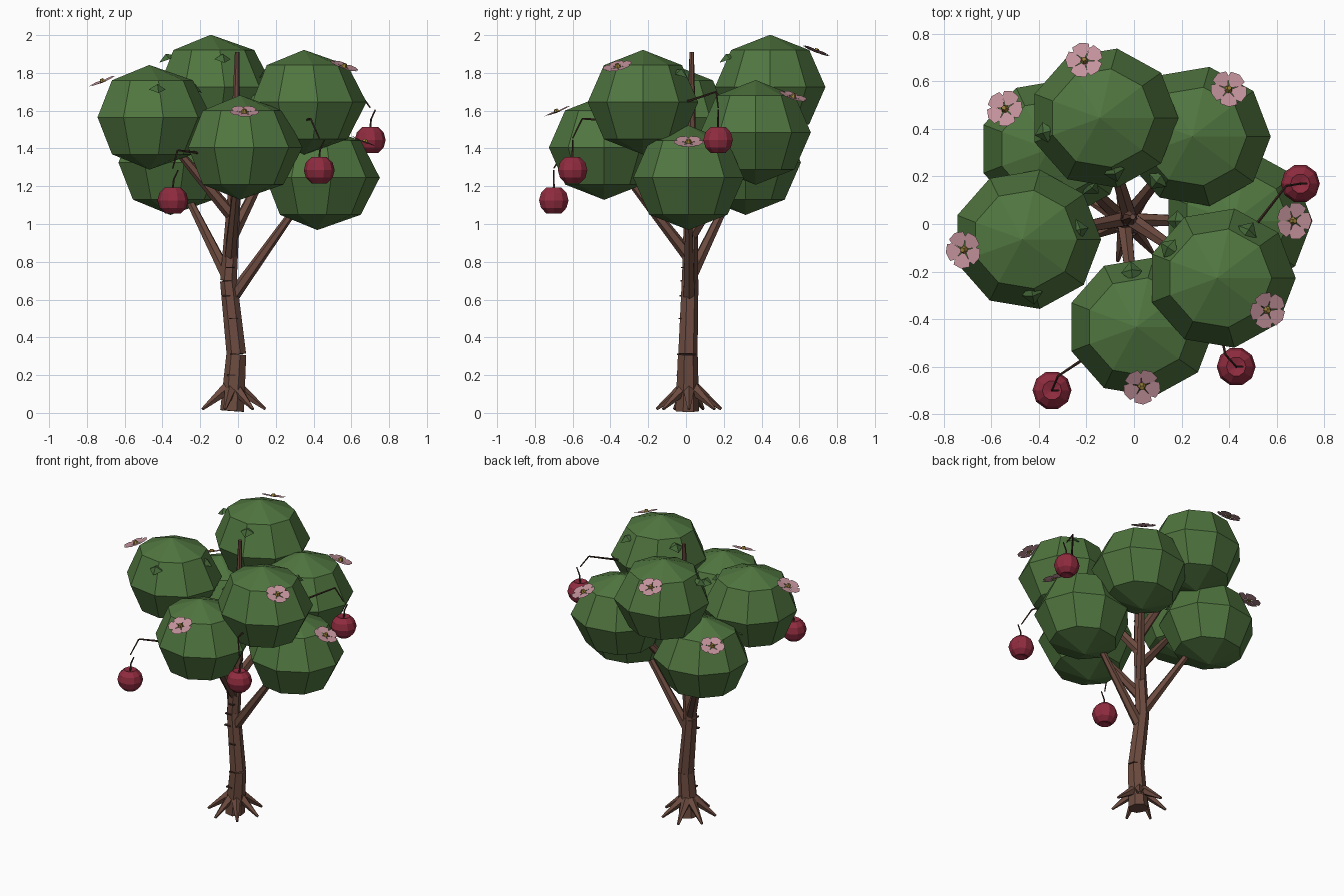
import bpy, bmesh, math
from mathutils import Vector, Matrix

if "Cube" in bpy.data.objects:
    bpy.data.objects.remove(bpy.data.objects["Cube"])


def mat(name, c):
    m = bpy.data.materials.new(name)
    m.diffuse_color = (*c, 1)
    m.use_nodes = True
    m.node_tree.nodes["Principled BSDF"].inputs["Base Color"].default_value = m.diffuse_color
    return m


BARK = mat("bark", (0.15, 0.07, 0.05))
DARK = mat("dark_bark", (0.06, 0.03, 0.022))
GREEN = mat("foliage", (0.08, 0.18, 0.05))
LEAF = mat("leaf", (0.06, 0.14, 0.04))
RED = mat("fruit", (0.28, 0.025, 0.05))
PINK = mat("petal", (0.55, 0.29, 0.33))
GOLD = mat("flower_center", (0.3, 0.2, 0.04))


def finish(bm, name, m):
    me = bpy.data.meshes.new(name)
    bm.to_mesh(me)
    bm.free()
    me.materials.append(m)
    ob = bpy.data.objects.new(name, me)
    bpy.context.collection.objects.link(ob)
    return ob


def rod(bm, a, b, ra, rb, n):
    """Tapered n-sided rod from a to b."""
    a, b = Vector(a), Vector(b)
    d = b - a
    M = Matrix.Translation((a + b) / 2) @ d.to_track_quat('Z', 'Y').to_matrix().to_4x4()
    bmesh.ops.create_cone(bm, cap_ends=True, segments=n, radius1=ra, radius2=rb,
                          depth=d.length, matrix=M)


def ball(name, c, size, u, v, m, bulge=0, dimple=1):
    """Faceted ball, first meridian on +x; bulge pushes its waist to +x, dimple sinks the poles."""
    bm = bmesh.new()
    bmesh.ops.create_uvsphere(bm, u_segments=u, v_segments=v, radius=1,
                              matrix=Matrix.Rotation(-math.pi / 2, 4, 'Z'))
    for w in bm.verts:
        w.co.x += bulge * (1 - w.co.z ** 2)
        if abs(w.co.z) > .999:
            w.co.z *= dimple
    bmesh.ops.transform(bm, matrix=Matrix.Translation(c) @ Matrix.Diagonal((*size, 1)), verts=bm.verts)
    return finish(bm, name, m)


# trunk: stacked tapered segments that bend at each joint
PATH = [(-.03, .005, .01, .065), (-.008, .008, .31, .053), (-.05, .02, .70, .045),
        (-.02, .025, 1.15, .035), (-.005, .03, 1.91, .012)]
bm = bmesh.new()
for p, q in zip(PATH, PATH[1:]):
    rod(bm, p[:3], q[:3], p[3], q[3] * 1.02, 7)
finish(bm, "trunk", BARK)


def trunk_at(z):
    for p, q in zip(PATH, PATH[1:]):
        if z <= q[2]:
            return Vector(p[:3]).lerp(Vector(q[:3]), (z - p[2]) / (q[2] - p[2]))


# roots: spikes spreading at the foot
bm = bmesh.new()
for i in range(7):
    a = i * math.tau / 7
    d = Vector((math.cos(a), math.sin(a), 0))
    o = Vector((-.03, .015, 0))
    rod(bm, o + d * .03 + Vector((0, 0, .13)), o + d * .175 + Vector((0, 0, .02)), .034, .008, 5)
finish(bm, "roots", BARK)

# bark ridges: thin plates on the trunk front
bm = bmesh.new()
for i, z in enumerate((.2, .31, .5, .62, .7, .77)):
    c = trunk_at(z) + Vector((-.02 + .012 * (i % 3), -.05 + .015 * z, 0))
    bmesh.ops.create_cube(bm, size=1, matrix=Matrix.Translation(c) @ Matrix.Diagonal((.045, .02, .007, 1)))
finish(bm, "bark_ridges", DARK)


def leaf(name, pos, ang):
    """Folded diamond leaf pointing outwards along ang."""
    bm = bmesh.new()
    pts = [(-.045, 0, 0), (0, -.045, -.008), (.05, 0, -.01), (0, .045, -.008), (0, 0, .022)]
    v = [bm.verts.new(p) for p in pts]
    for i in range(4):
        bm.faces.new((v[i], v[(i + 1) % 4], v[4]))
    M = Matrix.Translation(pos) @ Matrix.Rotation(ang, 4, 'Z') @ Matrix.Rotation(math.radians(20), 4, 'Y')
    bmesh.ops.transform(bm, matrix=M, verts=bm.verts)
    finish(bm, name, LEAF)


def flower(name, pos, ang):
    """Five broad petals around a small center, tipped outwards."""
    M = Matrix.Translation(pos) @ Matrix.Rotation(ang, 4, 'Z') @ Matrix.Rotation(math.radians(22), 4, 'Y')
    bm = bmesh.new()
    for k in range(5):
        R = Matrix.Rotation(k * math.tau / 5, 4, 'Z')
        prof = [(.006, 0, 0), (.045, -.034, .004), (.068, -.036, .007), (.08, 0, .009),
                (.068, .036, .007), (.045, .034, .004)]
        bm.faces.new([bm.verts.new(M @ R @ Vector(p)) for p in prof])
    finish(bm, name, PINK)
    bm = bmesh.new()
    bmesh.ops.create_cone(bm, cap_ends=True, segments=6, radius1=.018, radius2=.01, depth=.02,
                          matrix=M @ Matrix.Translation((0, 0, .01)))
    finish(bm, name + "_center", GOLD)


# crown: golden-angle spiral of branch, foliage, flower and leaves
for i in range(7):
    a = math.radians(137.5 * i)
    d = Vector((math.cos(a), math.sin(a), 0))
    c = d * .448 + Vector((-.028, .013, 1.245 + .08 * i))
    bm = bmesh.new()
    rod(bm, trunk_at(.6 + .11 * i), c, .035, .014, 6)
    finish(bm, f"branch_{i}", BARK)
    ball(f"foliage_{i}", c, (.312, .297, .277), 9, 4, GREEN, bulge=.06)
    flower(f"flower_{i}", c + d * .25 + Vector((0, 0, .185)), a)
    for k in (1, 2):
        b = a + k * math.pi / 2
        leaf(f"leaf_{i}_{k}", c + Vector((math.cos(b) * .24, math.sin(b) * .235, .155)), b)

# fruit on bent twigs, each with a short stem
FRUIT = [((.70, .17, 1.445), (.50, -.02, 1.64), (.64, .16, 1.70)),
         ((.43, -.60, 1.285), (.36, -.44, 1.55), (.385, -.55, 1.557)),
         ((-.345, -.70, 1.125), (-.20, -.56, 1.375), (-.32, -.64, 1.39))]
for i, (c, s, m) in enumerate(FRUIT):
    c = Vector(c)
    ball(f"fruit_{i}", c, (.082, .082, .08), 10, 6, RED, dimple=.72)
    end = c + Vector((0, 0, .17))
    bm = bmesh.new()
    rod(bm, s, m, .007, .005, 5)
    rod(bm, m, end, .005, .004, 5)
    finish(bm, f"twig_{i}", DARK)
    bm = bmesh.new()
    rod(bm, c + Vector((0, 0, .055)), c + Vector((.005, 0, .11)), .006, .005, 5)
    rod(bm, c + Vector((.005, 0, .11)), c + Vector((.028, 0, .16)), .005, .004, 5)
    finish(bm, f"fruit_stem_{i}", DARK)
